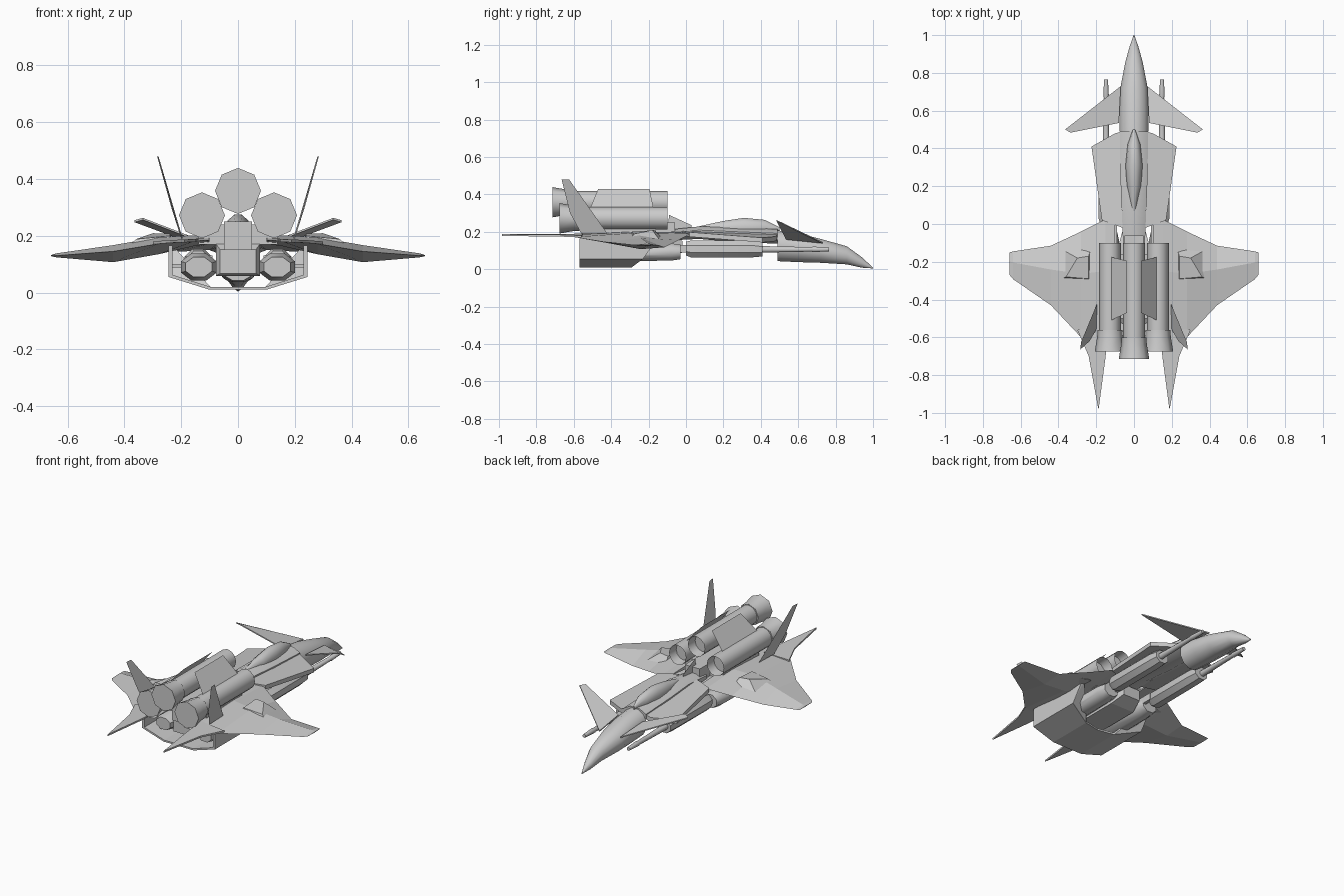
import bpy, bmesh, math
from mathutils import Vector

cube = bpy.data.objects.get("Cube")
if cube:
    bpy.data.objects.remove(cube, do_unlink=True)

GREY = (0.6, 0.6, 0.6, 1)
mat = bpy.data.materials.new("plain grey")
mat.use_nodes = True
mat.diffuse_color = GREY
mat.node_tree.nodes["Principled BSDF"].inputs["Base Color"].default_value = GREY


def finish(name, bm, mirror=False, smooth=None, solid=True):
    if solid:
        bmesh.ops.recalc_face_normals(bm, faces=bm.faces)
    mesh = bpy.data.meshes.new(name)
    bm.to_mesh(mesh)
    bm.free()
    mesh.materials.append(mat)
    ob = bpy.data.objects.new(name, mesh)
    bpy.context.collection.objects.link(ob)
    if smooth:
        bpy.ops.object.select_all(action='DESELECT')
        ob.select_set(True)
        bpy.context.view_layer.objects.active = ob
        bpy.ops.object.shade_smooth_by_angle(angle=math.radians(smooth))
    if mirror:
        mod = ob.modifiers.new("mirror", 'MIRROR')
        mod.use_clip = False
        mod.merge_threshold = 0.0001
    return ob


def skin(rings):
    """Closed skin through equal-length rings of points."""
    bm = bmesh.new()
    loops = [[bm.verts.new(p) for p in ring] for ring in rings]
    n = len(loops[0])
    for a, b in zip(loops, loops[1:]):
        for i in range(n):
            j = (i + 1) % n
            bm.faces.new((a[i], a[j], b[j], b[i]))
    caps = [bm.faces.new(loops[0]), bm.faces.new(loops[-1])]
    return bm, caps


def tube(name, sections, x=0, sides=12, turn=0.5, mirror=False, smooth=50, hollow=0):
    """Loft along y; a section is (y, z centre, half width, half height)."""
    rings = []
    for y, z, rx, rz in sections:
        angles = [2 * math.pi * (i + turn) / sides for i in range(sides)]
        rings.append([(x + rx * math.sin(a), y, z + rz * math.cos(a)) for a in angles])
    bm, caps = skin(rings)
    if hollow:
        bmesh.ops.recalc_face_normals(bm, faces=bm.faces)
        bmesh.ops.inset_region(bm, faces=[caps[0]], thickness=0.006)
        bmesh.ops.translate(bm, verts=caps[0].verts, vec=(0, -hollow, 0))
    return finish(name, bm, mirror, smooth)


def sheet(name, points, mirror=True):
    """Single flat panel without thickness."""
    bm = bmesh.new()
    bm.faces.new([bm.verts.new(p) for p in points])
    return finish(name, bm, mirror, solid=False)


def slab(name, points, depth, mirror=True):
    """Panel with a vertical thickness."""
    d = Vector((0, 0, depth))
    bm, _ = skin([points, [Vector(p) - d for p in points]])
    return finish(name, bm, mirror)


def box(name, x, y, z, mirror=False):
    corners = [(x[0], z[0]), (x[1], z[0]), (x[1], z[1]), (x[0], z[1])]
    bm, _ = skin([[(a, b, c) for a, c in corners] for b in y])
    return finish(name, bm, mirror)


# Nose, neck and canopy
tube("nose", [(1.0, .006, .002, .002), (.94, .036, .024, .029), (.86, .074, .047, .05),
              (.72, .098, .075, .066), (.6, .115, .08, .08), (.49, .125, .08, .085)])
tube("neck", [(.49, .175, .08, .042), (.25, .185, .078, .042), (.07, .195, .07, .036),
              (-.12, .18, .062, .03)], sides=8)
tube("canopy", [(.5, .215, .006, .01), (.42, .22, .034, .046), (.31, .22, .045, .057),
                (.2, .215, .038, .045), (.07, .215, .01, .015)], sides=10)

# Forward shoulder plates
slab("shoulder_plate", [(.06, .49, .19), (.1, .48, .175), (.225, .41, .168), (.17, .02, .198),
                        (.06, -.02, .205)], .025)

# Canards
slab("canard", [(.07, .73, .145), (.365, .5, .255), (.335, .484, .263), (.08, .535, .165)], .007)

# Forward arm pods with gun barrels
tube("arm_pod", [(.41, .105, .045, .04), (.36, .108, .05, .048), (.03, .108, .052, .05),
                 (0, .11, .04, .04)], x=.14, sides=8, mirror=True, smooth=30)
tube("gun_barrel", [(.765, .106, .011, .011), (.68, .106, .016, .016), (.67, .106, .013, .013),
                    (.4, .106, .019, .019)], x=.148, sides=8, mirror=True)
box("pod_link", (.09, .11), (-.1, .03), (.09, .13), mirror=True)

# Central hull and leg pods
tube("hull", [(-.02, .12, .08, .045), (-.1, .115, .11, .08), (-.5, .115, .11, .08),
              (-.53, .11, .09, .06)], sides=4, smooth=None)
tube("leg_pod", [(-.03, .092, .05, .042), (-.08, .092, .062, .05), (-.45, .09, .068, .052),
                 (-.52, .09, .05, .038)], x=.138, sides=8, mirror=True, smooth=50)
box("spine_block", (-.05, .05), (-.56, -.06), (.15, .25))
box("booster_cradle", (-.14, .14), (-.5, -.16), (.17, .24))
sheet("spine_crest", [(0, -.1, .2), (0, -.09, .29), (0, .03, .235), (0, .03, .2)], mirror=False)

# Belly shield: a bent trough with swept front edge
edge = [(0, .01, -.31, -.57), (.1, .01, -.29, -.57), (.245, .055, -.23, -.57),
        (.245, .165, -.15, -.57)]
inner = [(0, .02, -.31, -.57), (.097, .02, -.29, -.57), (.23, .062, -.23, -.57),
         (.23, .165, -.15, -.57)]
profile = edge + inner[::-1]
bm, _ = skin([[(x, front, z) for x, z, front, back in profile],
              [(x, back, z) for x, z, front, back in profile]])
bmesh.ops.triangulate(bm, faces=[f for f in bm.faces if len(f.verts) > 4])
finish("belly_shield", bm, mirror=True)
box("shield_strut", (.19, .235), (-.42, -.34), (.088, .1), mirror=True)

# Main wings: span stations of x, leading y z, trailing y z, upper z, lower z
stations = [(.1, .03, .195, -.66, .185, .202, .17), (.15, .025, .19, -.66, .182, .202, .165),
            (.28, -.04, .155, -.6, .172, .195, .135), (.44, -.115, .117, -.43, .145, .167, .107),
            (.64, -.145, .128, -.292, .13, .138, .124), (.658, -.15, .13, -.27, .13, .132, .128)]
rings = []
for x, ly, lz, ty, tz, up, low in stations:
    mid = ly * .6 + ty * .4
    rings.append([(x, ly, lz), (x, mid, up), (x, ty, tz), (x, mid, low)])
bm, _ = skin(rings)
finish("wing", bm, mirror=True)
slab("tail_spike", [(.14, -.55, .19), (.3, -.56, .18), (.24, -.7, .185), (.188, -.985, .187),
                    (.15, -.7, .188)], .01)

# Raised blister on each wing
bm, _ = skin([[(.22, -.1, .15), (.39, -.13, .14), (.405, -.3, .14), (.22, -.3, .16)],
              [(.24, -.17, .208), (.3, -.18, .209), (.36, -.28, .188), (.24, -.29, .2)]])
finish("wing_blister", bm, mirror=True)

# Upright tail fins
sheet("tail_fin", [(.195, -.42, .19), (.2, -.56, .19), (.235, -.62, .3), (.285, -.665, .48),
                   (.28, -.625, .48)])


# Three boosters with flared nozzles
def booster(name, x, z, back, mirror):
    tube(name + "_body", [(-.1, z, .057, .06), (back, z, .057, .06)], x=x, turn=0,
         mirror=mirror, hollow=.06)
    tube(name + "_nozzle", [(back, z, .066, .066), (back - .04, z, .068, .068),
                            (back - .115, z, .081, .081)],
         x=x, sides=8, turn=0, mirror=mirror)


booster("side_booster", .127, .272, -.56, True)
booster("centre_booster", 0, .358, -.6, False)

# Angled cover panels between the boosters
sheet("booster_cover", [(.037, -.195, .428), (.12, -.175, .332), (.12, -.51, .332),
                        (.037, -.47, .428)])
